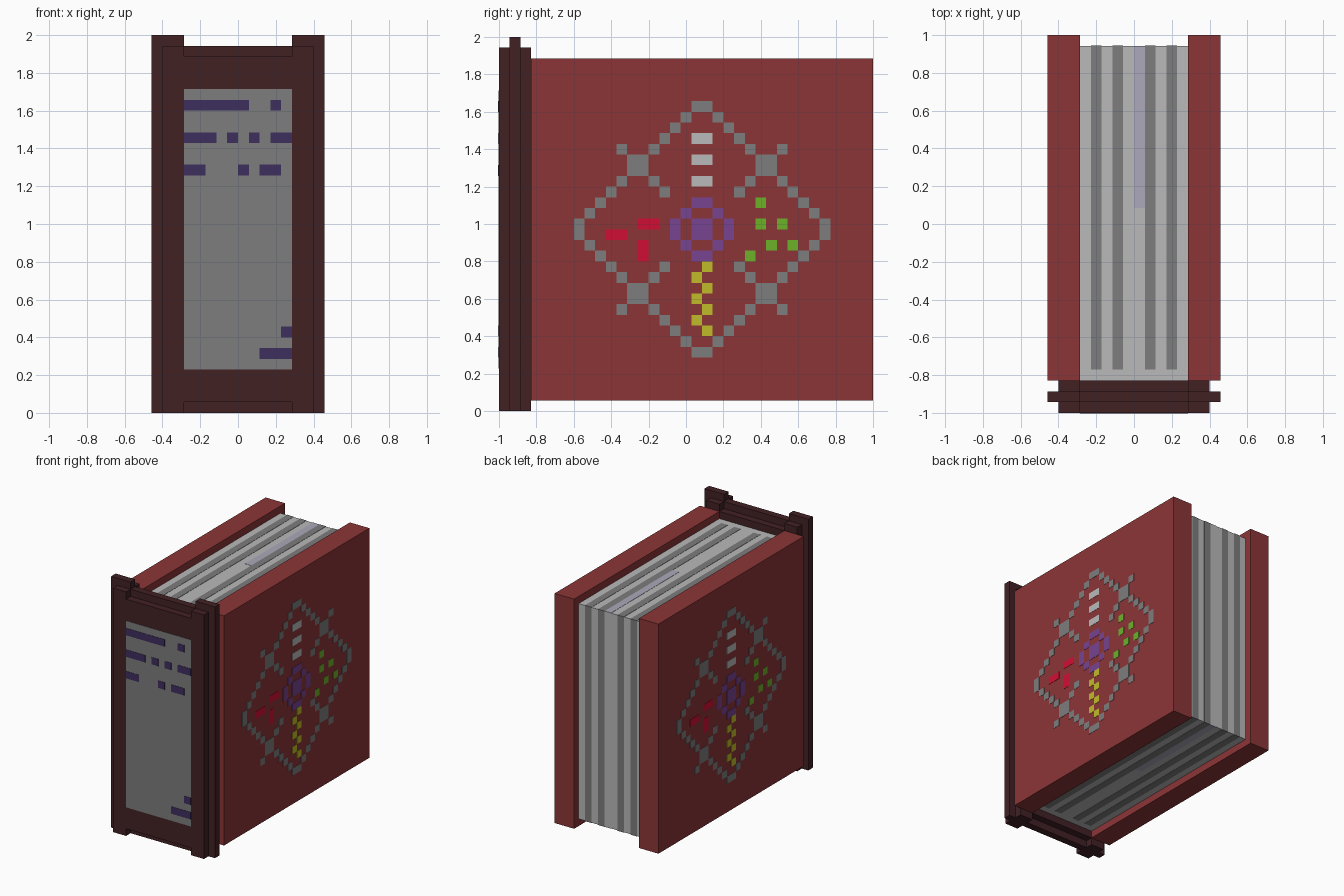
import bpy, bmesh

if "Cube" in bpy.data.objects:
    bpy.data.objects.remove(bpy.data.objects["Cube"])

U = 2 / 35  # one cell of the block grid


def material(name, r, g, b):
    lin = [((c / 255 + 0.055) / 1.055) ** 2.4 for c in (r, g, b)]
    m = bpy.data.materials.new(name)
    m.diffuse_color = (*lin, 1)
    m.use_nodes = True
    m.node_tree.nodes["Principled BSDF"].inputs["Base Color"].default_value = m.diffuse_color
    return m


BROWN = material("dark brown", 66, 33, 36)
RED = material("cover red", 140, 53, 55)
GREY = material("mid grey", 125, 125, 125)
NAVY = material("dark violet", 62, 46, 94)
LIGHT = material("page light", 186, 186, 186)
LAVENDER = material("lavender", 172, 169, 187)
CRIMSON = material("crimson", 208, 15, 52)
GREEN = material("green", 108, 178, 42)
YELLOW = material("yellow", 192, 187, 42)
PURPLE = material("purple", 120, 67, 144)


def finish(bm, name, mat):
    bmesh.ops.recalc_face_normals(bm, faces=bm.faces)
    me = bpy.data.meshes.new(name)
    bm.to_mesh(me)
    bm.free()
    me.materials.append(mat)
    ob = bpy.data.objects.new(name, me)
    bpy.context.collection.objects.link(ob)
    return ob


def boxes(name, mat, items):
    """One object out of several boxes, each (x0, x1, y0, y1, z0, z1)."""
    bm = bmesh.new()
    for x0, x1, y0, y1, z0, z1 in items:
        vs = bmesh.ops.create_cube(bm, size=1)["verts"]
        for v in vs:
            v.co.x = x1 if v.co.x > 0 else x0
            v.co.y = y1 if v.co.y > 0 else y0
            v.co.z = z1 if v.co.z > 0 else z0
    return finish(bm, name, mat)


def spine_layer(name, y0, half, side_top, mid_bottom):
    """Slab one cell deep: raised corners, lower middle."""
    c = 5
    right = [(c, mid_bottom), (c, 0), (half, 0), (half, side_top),
             (c, side_top), (c, side_top - 1)]
    if mid_bottom == 0:
        right = right[1:]
    pts = right + [(-x, z) for x, z in reversed(right)]
    bm = bmesh.new()
    f = bm.faces.new([bm.verts.new((x * U, y0, z * U)) for x, z in pts])
    ext = bmesh.ops.extrude_face_region(bm, geom=[f])["geom"]
    bmesh.ops.translate(bm, vec=(0, U, 0),
                        verts=[v for v in ext if isinstance(v, bmesh.types.BMVert)])
    return finish(bm, name, BROWN)


# Spine: three layers, the middle one wider and taller
spine_layer("spine_front", -1, 7, 34, 1)
spine_layer("spine_rim", -1 + U, 8, 35, 0)
spine_layer("spine_back", -1 + 2 * U, 7, 34, 1)

# Spine panel and its rows of marks
boxes("spine_panel", GREY, [(-5 * U, 5 * U, -1.002, -0.998, 4 * U, 30 * U)])
marks = [(28, 0, 6), (28, 8, 9), (25, 0, 3), (25, 4, 5), (25, 6, 7), (25, 8, 10),
         (22, 0, 2), (22, 5, 6), (22, 7, 9), (7, 9, 10), (5, 7, 10)]
boxes("spine_marks", NAVY, [((a - 5) * U, (b - 5) * U, -1.004, -0.998, r * U, (r + 1) * U)
                            for r, a, b in marks])

# Covers
y_spine = -1 + 3 * U
for side, s in (("right", 1), ("left", -1)):
    x0, x1 = sorted((s * 5 * U, s * 8 * U))
    boxes(side + "_cover", RED, [(x0, x1, y_spine, 1, U, 33 * U)])

# Page block
PZ0, PZ1, PY = 2 * U, 32 * U, 1 - U
boxes("pages", LIGHT, [(-5 * U, 5 * U, y_spine, PY, PZ0, PZ1)])

# Dark page lines on top, bottom and fore edge, plus the bookmark strip
T = 0.002
lines = []
for c in (-4, -2, 1, 3):
    xa, xb = c * U, (c + 1) * U
    lines += [(xa, xb, y_spine + U, PY + T, PZ1 - T, PZ1 + T),
              (xa, xb, y_spine + U, PY + T, PZ0 - T, PZ0 + T),
              (xa, xb, PY - T, PY + T, PZ0, PZ1)]
boxes("page_lines", GREY, lines)
boxes("bookmark", LAVENDER, [(0, U, -1 + 19 * U, PY, z - T, z + T) for z in (PZ0, PZ1)])

# Emblem cells as (column, row) on the side grid
def quads(ks):
    """Mirror quadrant cells about column 19 and row 17."""
    return {(19 + (a if s > 0 else -1 - a), 17 + (b if t > 0 else -1 - b))
            for a, b in ks for s in (1, -1) for t in (1, -1)}


frame = [(k, 11 - k) for k in range(12)] + [(k, k) for k in range(3, 8)]
emblem = {
    "frame": (GREY, quads(frame)),
    "ring": (PURPLE, quads([(0, 0), (2, 0), (1, 1), (0, 2)])),
    "bars": (LIGHT, {(c, r) for c in (18, 19) for r in (21, 23, 25)}),
    "leaves": (GREEN, {(24, 19), (24, 17), (26, 17), (25, 15), (27, 15), (23, 14)}),
    "flames": (CRIMSON, {(13, 17), (14, 17), (10, 16), (11, 16), (13, 14), (13, 15)}),
    "zigzag": (YELLOW, {(18 + r % 2, r) for r in range(7, 14)}),
}
for side, s in (("right", 1), ("left", -1)):
    x0, x1 = sorted((s * (8 * U - T), s * (8 * U + T)))
    for part, (mat, cells) in emblem.items():
        items = []
        for c, r in sorted(cells):
            c = c if s > 0 else 37 - c  # turned round on the left cover
            items.append((x0, x1, -1 + c * U, -1 + (c + 1) * U, r * U, (r + 1) * U))
        boxes(f"{side}_emblem_{part}", mat, items)
